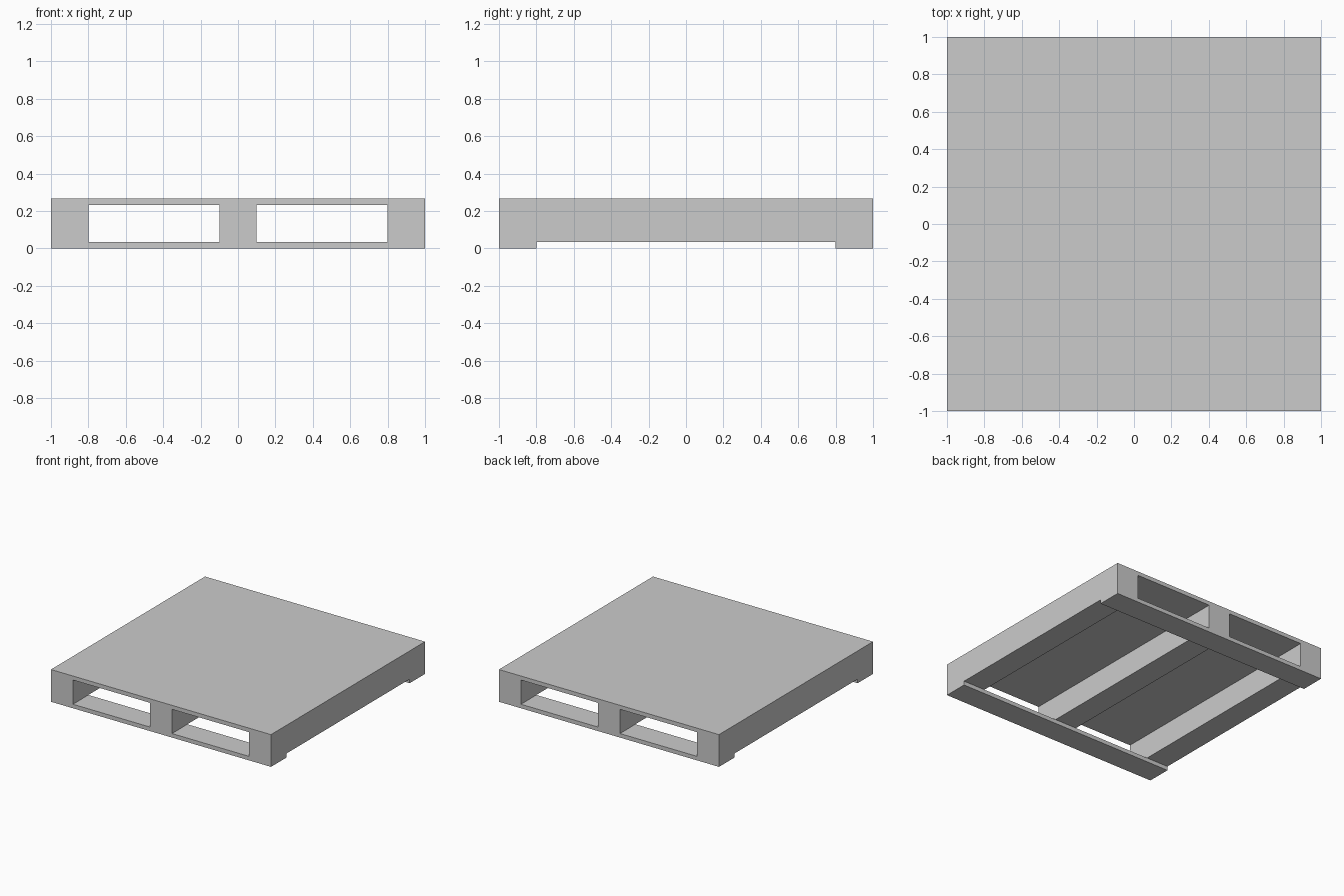
import bpy

# Remove the default cube
cube = bpy.data.objects.get("Cube")
if cube:
    bpy.data.objects.remove(cube, do_unlink=True)

# Single flat grey
grey = bpy.data.materials.new("plain_grey")
grey.use_nodes = True
colour = (0.6, 0.6, 0.6, 1)
grey.diffuse_color = colour
grey.node_tree.nodes["Principled BSDF"].inputs["Base Color"].default_value = colour

HEIGHT = 0.265
BOARD = 0.033   # thickness of the deck and bottom boards
WIDTH = 0.2     # width of stringers and bottom boards


def box(name, centre, size):
    bpy.ops.mesh.primitive_cube_add(size=1, location=centre)
    part = bpy.context.object
    part.name = name
    part.scale = size
    bpy.ops.object.transform_apply(location=False, rotation=False, scale=True)
    part.data.materials.append(grey)
    return part


# Solid top deck
box("top_deck", (0, 0, HEIGHT - BOARD / 2), (2, 2, BOARD))

# Three stringers running front to back
for name, x in (("right", -0.9), ("middle", 0), ("left", 0.9)):
    box(name + "_stringer", (x, 0, HEIGHT / 2), (WIDTH, 2, HEIGHT - 2 * BOARD))

# Bottom boards across the front and back
for name, y in (("front", -0.9), ("back", 0.9)):
    box(name + "_bottom_board", (0, y, BOARD / 2), (2, WIDTH, BOARD))
